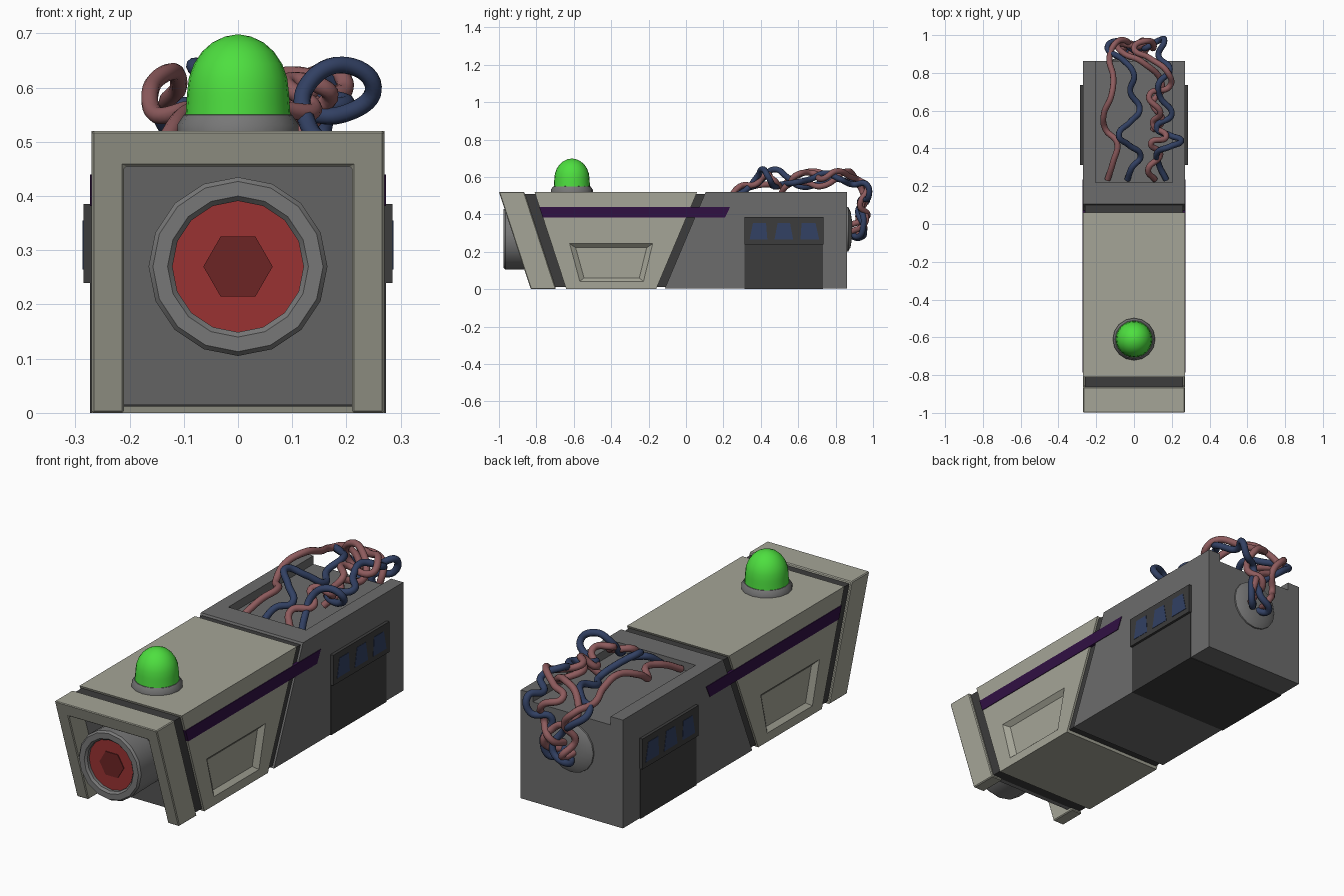
import bpy, bmesh, math

if "Cube" in bpy.data.objects:
    bpy.data.objects.remove(bpy.data.objects["Cube"])


def material(name, r, g, b):
    m = bpy.data.materials.new(name)
    m.diffuse_color = (r, g, b, 1)
    m.use_nodes = True
    m.node_tree.nodes["Principled BSDF"].inputs["Base Color"].default_value = m.diffuse_color
    return m


LIGHT = material("pale_shell", 0.375, 0.375, 0.31)
GREY = material("mid_grey", 0.15, 0.15, 0.15)
STEEL = material("steel_grey", 0.185, 0.185, 0.185)
DARK = material("dark_grey", 0.045, 0.045, 0.045)
PURPLE = material("purple_stripe", 0.03, 0.005, 0.055)
BLUE = material("navy_blue", 0.032, 0.052, 0.125)
PINK = material("dusty_red", 0.27, 0.105, 0.11)
GREEN = material("bright_green", 0.075, 0.74, 0.05)
RED = material("lens_red", 0.32, 0.032, 0.032)
DEEP = material("deep_red", 0.15, 0.018, 0.018)


def finish(name, bm, mat):
    bmesh.ops.recalc_face_normals(bm, faces=bm.faces)
    me = bpy.data.meshes.new(name)
    bm.to_mesh(me)
    bm.free()
    me.materials.append(mat)
    ob = bpy.data.objects.new(name, me)
    bpy.context.collection.objects.link(ob)
    return ob


def select(ob):
    bpy.ops.object.select_all(action='DESELECT')
    ob.select_set(True)
    bpy.context.view_layer.objects.active = ob


def smooth(ob, angle=35):
    select(ob)
    bpy.ops.object.shade_smooth_by_angle(angle=math.radians(angle))


def loft(name, loop_a, loop_b, mat):
    """Closed solid between two matching loops of points."""
    bm = bmesh.new()
    a = [bm.verts.new(p) for p in loop_a]
    b = [bm.verts.new(p) for p in loop_b]
    bm.faces.new(a)
    bm.faces.new(b)
    n = len(a)
    for i in range(n):
        j = (i + 1) % n
        bm.faces.new((a[i], a[j], b[j], b[i]))
    return finish(name, bm, mat)


def sheared(name, xz, y0, y1, mat):
    """Front outline pushed back between two slanted planes y0(z) and y1(z)."""
    return loft(name, [(x, y0(z), z) for x, z in xz],
                [(x, y1(z), z) for x, z in xz], mat)


def side_plate(name, yz, xa, xb, mat):
    return loft(name, [(xa, y, z) for y, z in yz], [(xb, y, z) for y, z in yz], mat)


def rect(a0, a1, b0, b1):
    return [(a0, b0), (a1, b0), (a1, b1), (a0, b1)]


def lathe(name, profile, segs, mat, centre, axis):
    """Spin (radius, offset) points around the y or z axis."""
    bm = bmesh.new()
    rings = []
    for r, h in profile:
        ring = []
        for i in range(segs):
            t = 2 * math.pi * i / segs
            c, s = r * math.cos(t), r * math.sin(t)
            p = (c, h, s) if axis == 'y' else (c, s, h)
            ring.append(bm.verts.new([p[k] + centre[k] for k in range(3)]))
        rings.append(ring)
    for a, b in zip(rings, rings[1:]):
        for i in range(segs):
            j = (i + 1) % segs
            bm.faces.new((a[i], a[j], b[j], b[i]))
    bm.faces.new(rings[0])
    bm.faces.new(rings[-1])
    return finish(name, bm, mat)


def cable(name, points, mat):
    cu = bpy.data.curves.new(name, 'CURVE')
    cu.dimensions = '3D'
    cu.bevel_depth = 0.016
    cu.bevel_resolution = 3
    cu.resolution_u = 8
    cu.use_fill_caps = True
    sp = cu.splines.new('BEZIER')
    sp.bezier_points.add(len(points) - 1)
    for bp, p in zip(sp.bezier_points, points):
        bp.co = p
        bp.handle_left_type = bp.handle_right_type = 'AUTO'
    cu.materials.append(mat)
    ob = bpy.data.objects.new(name, cu)
    bpy.context.collection.objects.link(ob)
    select(ob)
    bpy.ops.object.convert(target='MESH')
    smooth(bpy.context.object, 60)


W, H = 0.27, 0.52


def front(d):
    return lambda z: -0.83 - 0.17 * z / H + d


def seam(d):
    return lambda z: -0.16 + 0.22 * z / H + d


# Front frame, open at the bottom, with the plate and dark neck behind it
frame = sheared("front_frame", [(-W, 0), (-0.21, 0), (-0.21, 0.455), (0.21, 0.455),
                                (0.21, 0), (W, 0), (W, H), (-W, H)],
                front(0), front(0.135), LIGHT)
bev = frame.modifiers.new("bevel", 'BEVEL')
bev.width, bev.segments = 0.004, 1
sheared("front_plate", rect(-0.21, 0.21, 0.015, 0.455), front(0.105), front(0.14), STEEL)
sheared("front_neck", rect(-0.26, 0.26, 0.012, 0.51), front(0.13), front(0.2), DARK)
sheared("rear_neck", rect(-0.26, 0.26, 0.012, 0.51), seam(-0.01), seam(0.055), DARK)

# Middle body with a recessed trapezoid on each side
body = sheared("middle_body", rect(-W, W, 0, H), front(0.19), seam(0), LIGHT)
for s in (-1, 1):
    outer = [(-0.625, 0.245), (-0.175, 0.245), (-0.225, 0.04), (-0.57, 0.04)]
    inner = [(-0.59, 0.222), (-0.21, 0.222), (-0.25, 0.06), (-0.545, 0.06)]
    cut = loft("panel_cutter", [(s * 0.272, y, z) for y, z in outer],
               [(s * 0.25, y, z) for y, z in inner], LIGHT)
    mod = body.modifiers.new("panel", 'BOOLEAN')
    mod.operation, mod.solver, mod.object = 'DIFFERENCE', 'EXACT', cut
    select(body)
    bpy.ops.object.modifier_apply(modifier=mod.name)
    bpy.data.objects.remove(cut)

# Rear body: solid front section, then a section with an open cable tray
Z0 = 0.003
sheared("rear_body_front", rect(-W, W, Z0, H), seam(0.045), lambda z: 0.22, GREY)
sheared("rear_body_tray", [(-W, Z0), (W, Z0), (W, H), (0.205, H), (0.205, 0.48),
                           (-0.205, 0.48), (-0.205, H), (-W, H)],
        lambda z: 0.22, lambda z: 0.862, GREY)
sheared("lower_wrap_panel", rect(-0.273, 0.273, 0, 0.24),
        lambda z: 0.312, lambda z: 0.732, DARK)

# Stripes, window plates and windows on both sides
windows = [(0.34, 0.435, 0.358, 0.428), (0.473, 0.573, 0.49, 0.556),
           (0.612, 0.712, 0.618, 0.692)]
for s, side in ((-1, "left"), (1, "right")):
    side_plate(side + "_stripe", [(-0.765, 0.382), (0.208, 0.382), (0.236, 0.44), (-0.785, 0.44)],
               s * 0.255, s * 0.273, PURPLE)
    side_plate(side + "_window_plate", rect(0.312, 0.735, 0.24, 0.385),
               s * 0.26, s * 0.285, DARK)
    for i, (b0, b1, t0, t1) in enumerate(windows):
        side_plate(f"{side}_window_{i + 1}", [(b0, 0.265), (b1, 0.265), (t1, 0.355), (t0, 0.355)],
                   s * 0.283, s * 0.2865, BLUE)

# Front lens in its round housing
eye = (0, 0, 0.27)
smooth(lathe("lens_housing", [(0.162, -0.76), (0.165, -0.965), (0.157, -0.975), (0.13, -0.975),
                              (0.121, -0.965), (0.121, -0.935)], 16, STEEL, eye, 'y'))
lathe("lens", [(0.121, -0.93), (0.121, -0.95)], 16, RED, eye, 'y')
lathe("lens_core", [(0.064, -0.945), (0.064, -0.954)], 6, DEEP, eye, 'y')

# Dome light on its collar
spot = (0, -0.61, 0)
smooth(lathe("dome_collar", [(0.112, 0.515), (0.112, 0.532), (0.1, 0.55), (0.08, 0.552)],
             16, STEEL, spot, 'z'))
dome = [(0.097, 0.545), (0.095, 0.575)]
dome += [(0.094 * math.cos(math.radians(a)), 0.59 + 0.108 * math.sin(math.radians(a)))
         for a in (0, 15, 30, 45, 60, 75, 87)]
smooth(lathe("dome_light", dome, 24, GREEN, spot, 'z'), 50)

# Round cable socket on the back
smooth(lathe("cable_socket", [(0.12, 0.855), (0.118, 0.868), (0.095, 0.88), (0.05, 0.887)],
             16, STEEL, (0, 0, 0.32), 'y'))

# Tangled cables from the tray down to the socket
cable("red_cable_left", [
    (-0.14, 0.235, 0.49), (-0.11, 0.33, 0.54), (-0.09, 0.43, 0.56), (-0.15, 0.5, 0.55),
    (-0.16, 0.58, 0.6), (-0.12, 0.68, 0.63), (-0.11, 0.78, 0.6), (-0.13, 0.88, 0.57),
    (-0.09, 0.965, 0.55), (-0.03, 0.96, 0.47), (-0.06, 0.92, 0.39), (-0.01, 0.95, 0.31),
    (-0.03, 0.87, 0.31)], PINK)
cable("blue_cable_left", [
    (-0.035, 0.235, 0.49), (-0.01, 0.3, 0.54), (0.035, 0.36, 0.55), (-0.03, 0.42, 0.6),
    (-0.08, 0.47, 0.64), (-0.02, 0.54, 0.6), (0.03, 0.61, 0.55), (-0.02, 0.7, 0.56),
    (0.0, 0.79, 0.59), (-0.06, 0.87, 0.57), (-0.14, 0.93, 0.55), (-0.07, 0.97, 0.48),
    (0.0, 0.92, 0.42), (0.04, 0.95, 0.33), (-0.03, 0.93, 0.275), (0.0, 0.87, 0.29)], BLUE)
cable("red_cable_right", [
    (0.11, 0.235, 0.49), (0.075, 0.29, 0.55), (0.14, 0.37, 0.56), (0.09, 0.43, 0.61),
    (0.17, 0.46, 0.59), (0.1, 0.53, 0.55), (0.14, 0.59, 0.61), (0.08, 0.68, 0.62),
    (0.19, 0.73, 0.59), (0.18, 0.8, 0.63), (0.08, 0.88, 0.6), (0.0, 0.93, 0.58),
    (0.08, 0.97, 0.54), (0.1, 0.93, 0.45), (0.04, 0.97, 0.39), (0.02, 0.87, 0.34)], PINK)
cable("red_cable_middle", [
    (0.1, 0.5, 0.5), (0.15, 0.55, 0.56), (0.1, 0.64, 0.57), (0.15, 0.72, 0.55),
    (0.04, 0.86, 0.63), (-0.05, 0.9, 0.6), (-0.08, 0.95, 0.5), (0.03, 0.94, 0.44),
    (0.08, 0.96, 0.36), (0.03, 0.87, 0.3)], PINK)
cable("blue_cable_right", [
    (0.17, 0.235, 0.49), (0.13, 0.32, 0.53), (0.125, 0.38, 0.6), (0.19, 0.41, 0.642),
    (0.25, 0.44, 0.6), (0.19, 0.47, 0.55), (0.12, 0.51, 0.56), (0.2, 0.58, 0.57),
    (0.14, 0.67, 0.59), (0.13, 0.74, 0.62), (0.19, 0.82, 0.59), (0.13, 0.89, 0.56),
    (0.16, 0.965, 0.56), (0.14, 0.975, 0.49), (0.06, 0.93, 0.47), (0.09, 0.95, 0.36),
    (0.06, 0.92, 0.28), (0.01, 0.87, 0.33)], BLUE)
